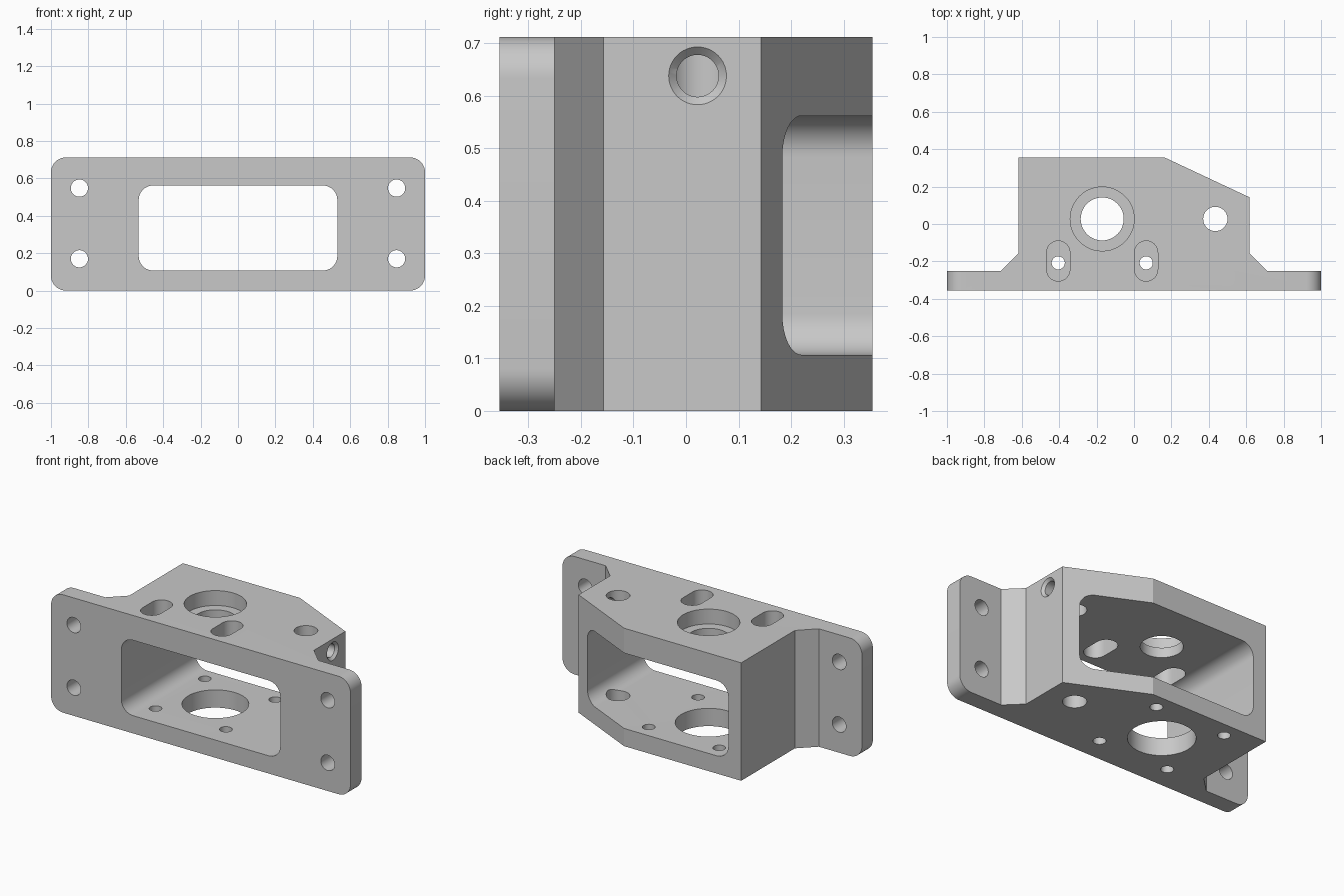
import bpy, bmesh, math

cube = bpy.data.objects.get("Cube")
if cube:
    bpy.data.objects.remove(cube, do_unlink=True)

HEIGHT = 0.712
FLOOR_TOP, ROOF_BOTTOM = 0.107, 0.562
MID_Z = HEIGHT / 2

grey = bpy.data.materials.new("light_grey_metal")
grey.use_nodes = True
grey.diffuse_color = (0.58, 0.58, 0.58, 1)
grey.node_tree.nodes["Principled BSDF"].inputs["Base Color"].default_value = (0.58, 0.58, 0.58, 1)


def rounded(cu, cv, w, h, r, steps=12):
    """Rounded rectangle outline; becomes a slot or a circle when r is half the size."""
    points = []
    for i, (su, sv) in enumerate([(1, 1), (-1, 1), (-1, -1), (1, -1)]):
        for k in range(steps + 1):
            a = (i + k / steps) * math.pi / 2
            p = (cu + su * (w / 2 - r) + r * math.cos(a),
                 cv + sv * (h / 2 - r) + r * math.sin(a))
            if not points or (math.dist(p, points[-1]) > 1e-5 and math.dist(p, points[0]) > 1e-5):
                points.append(p)
    return points


def circle(cu, cv, r):
    return rounded(cu, cv, 2 * r, 2 * r, r)


def prism(name, outline, lo, hi, axis="z"):
    """Extrude a flat outline along one axis."""
    place = {"x": lambda u, v, t: (t, u, v),
             "y": lambda u, v, t: (u, t, v),
             "z": lambda u, v, t: (u, v, t)}[axis]
    bm = bmesh.new()
    face = bm.faces.new([bm.verts.new(place(u, v, lo)) for u, v in outline])
    new = bmesh.ops.extrude_face_region(bm, geom=[face])["geom"]
    shift = place(0, 0, hi - lo)
    bmesh.ops.translate(bm, vec=shift, verts=[g for g in new if isinstance(g, bmesh.types.BMVert)])
    bmesh.ops.recalc_face_normals(bm, faces=bm.faces)
    mesh = bpy.data.meshes.new(name)
    bm.to_mesh(mesh)
    bm.free()
    ob = bpy.data.objects.new(name, mesh)
    bpy.context.collection.objects.link(ob)
    return ob


def combine(body, tool, operation="DIFFERENCE"):
    """Apply one boolean and discard the tool."""
    tool.hide_render = True
    mod = body.modifiers.new("cut", "BOOLEAN")
    mod.operation, mod.solver, mod.object = operation, "EXACT", tool
    bpy.context.view_layer.objects.active = body
    bpy.ops.object.modifier_apply(modifier=mod.name)
    bpy.data.objects.remove(tool, do_unlink=True)


# Plan profile, oversize at the flange tips and in height
profile = [(-1.1, -0.355), (1.1, -0.355), (1.1, -0.25), (0.712, -0.25),
           (0.617, -0.157), (0.617, 0.143), (0.165, 0.355), (-0.617, 0.355),
           (-0.617, -0.157), (-0.712, -0.25), (-1.1, -0.25)]
body = prism("mounting_bracket", profile, -0.1, HEIGHT + 0.1)

# Trim to the flange plate with rounded corners
combine(body, prism("flange_trim", rounded(0, MID_Z, 2, HEIGHT, 0.08), -0.6, 0.6, "y"), "INTERSECT")

# Window running from front to back
window_z = (FLOOR_TOP + ROOF_BOTTOM) / 2
combine(body, prism("window", rounded(0, window_z, 1.062, ROOF_BOTTOM - FLOOR_TOP, 0.078),
                    -0.6, 0.6, "y"))

# Flange screw holes
for x in (-0.848, 0.848):
    for z in (0.17, 0.548):
        combine(body, prism("flange_hole", circle(x, z, 0.046), -0.6, 0, "y"))

# Main bore: counterbored in the roof, wide in the floor
bx, by = -0.17, 0.027
combine(body, prism("roof_bore", circle(bx, by, 0.115), window_z, 1))
combine(body, prism("roof_counterbore", circle(bx, by, 0.171), HEIGHT - 0.09, 1))
combine(body, prism("floor_bore", circle(bx, by, 0.183), -0.2, window_z))

# Four floor screw holes around the bore, with access slots in the roof
for x in (bx - 0.235, bx + 0.235):
    for y in (by - 0.235, by + 0.235):
        combine(body, prism("floor_hole", circle(x, y, 0.035), -0.2, window_z))
    combine(body, prism("access_slot", rounded(x, -0.198, 0.124, 0.215, 0.062), window_z, 1))

# Rod hole through roof and floor
combine(body, prism("rod_hole", circle(0.435, 0.027, 0.065), -0.2, 1))

# Clamp screw hole in the side, with countersink
combine(body, prism("clamp_hole", circle(0.022, 0.638, 0.04), 0.435, 0.8, "x"))
bpy.ops.mesh.primitive_cone_add(vertices=48, radius1=0.04, radius2=0.07, depth=0.03,
                                location=(0.617, 0.022, 0.638), rotation=(0, math.pi / 2, 0))
combine(body, bpy.context.object)

# Material and shading
body.data.materials.clear()
body.data.materials.append(grey)
for poly in body.data.polygons:
    poly.material_index = 0
bpy.ops.object.select_all(action="DESELECT")
body.select_set(True)
bpy.context.view_layer.objects.active = body
bpy.ops.object.shade_smooth_by_angle(angle=math.radians(20))
